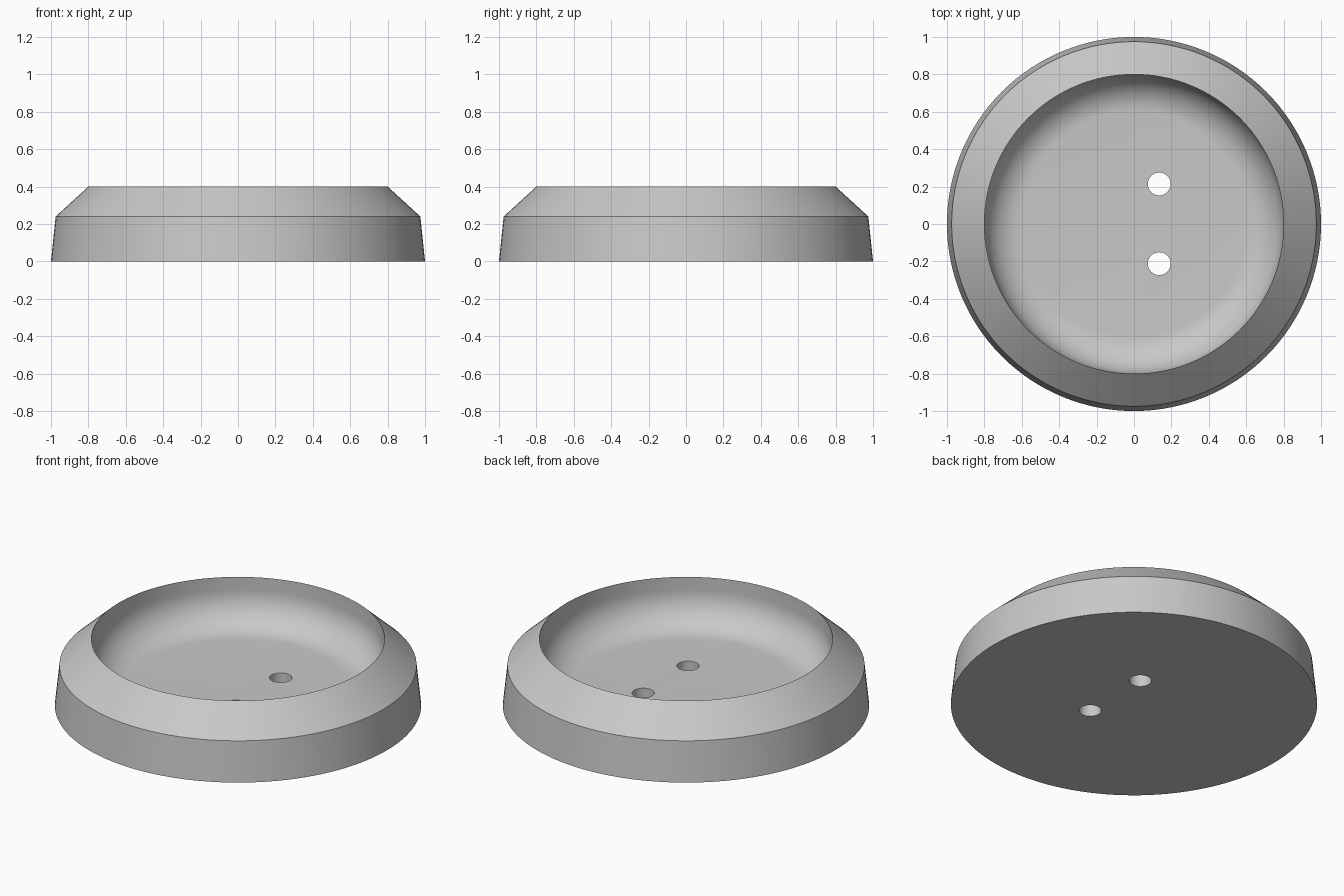
import bpy, bmesh, math

if "Cube" in bpy.data.objects:
    bpy.data.objects.remove(bpy.data.objects["Cube"])

SEGMENTS = 128
HOLES = [(0.135, 0.214), (0.135, -0.212)]

gray = bpy.data.materials.new("light_gray")
gray.diffuse_color = (0.58, 0.58, 0.58, 1)
gray.use_nodes = True
gray.node_tree.nodes["Principled BSDF"].inputs["Base Color"].default_value = gray.diffuse_color


def lathe(name, profile):
    """Spin an (r, z) profile around z and cap both ends."""
    bm = bmesh.new()
    rings = []
    for r, z in profile:
        rings.append([bm.verts.new((r * math.cos(a), r * math.sin(a), z))
                      for a in (2 * math.pi * i / SEGMENTS for i in range(SEGMENTS))])
    for low, high in zip(rings, rings[1:]):
        for i in range(SEGMENTS):
            j = (i + 1) % SEGMENTS
            bm.faces.new((low[i], low[j], high[j], high[i]))
    bm.faces.new(rings[0][::-1])
    bm.faces.new(rings[-1])
    bmesh.ops.recalc_face_normals(bm, faces=bm.faces)
    mesh = bpy.data.meshes.new(name)
    bm.to_mesh(mesh)
    bm.free()
    obj = bpy.data.objects.new(name, mesh)
    bpy.context.collection.objects.link(obj)
    mesh.materials.append(gray)
    return obj


# Outside: drafted side wall, sloped shoulder, sharp rim
profile = [(1.0, 0.0), (0.975, 0.24), (0.8, 0.4)]
# Inside: short straight wall, then a rounded corner down to the flat floor
FILLET, FLOOR = 0.2, 0.12
for k in range(15):
    a = math.pi / 2 * k / 14
    profile.append((0.8 - FILLET + FILLET * math.cos(a),
                    FLOOR + FILLET - FILLET * math.sin(a)))
dish = lathe("round_dish", profile)

# Two screw holes through the floor
for n, (x, y) in enumerate(HOLES):
    bpy.ops.mesh.primitive_cylinder_add(vertices=48, radius=0.061, depth=0.6,
                                        location=(x, y, 0.1))
    cutter = bpy.context.object
    cutter.name = f"hole_cutter_{n + 1}"
    cutter.data.materials.append(gray)
    cutter.hide_render = True
    cut = dish.modifiers.new("screw_hole", 'BOOLEAN')
    cut.operation = 'DIFFERENCE'
    cut.solver = 'EXACT'
    cut.object = cutter
    bpy.context.view_layer.objects.active = dish
    bpy.ops.object.modifier_apply(modifier=cut.name)
    bpy.data.objects.remove(cutter)

# Smooth round surfaces, crisp rim and shoulder
bpy.ops.object.select_all(action='DESELECT')
dish.select_set(True)
bpy.context.view_layer.objects.active = dish
bpy.ops.object.shade_smooth_by_angle(angle=math.radians(30))
